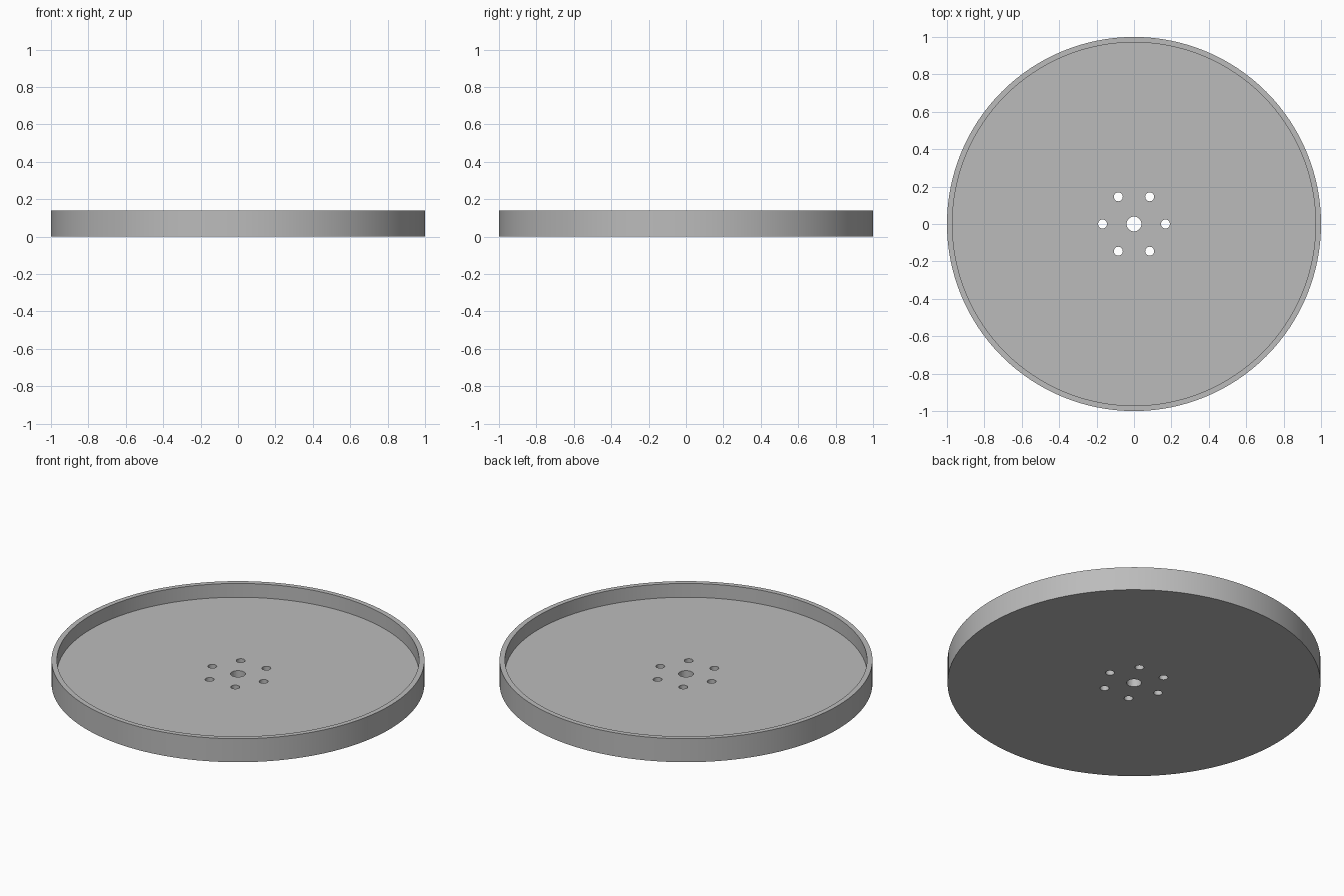
import bpy, bmesh, math

cube = bpy.data.objects.get("Cube")
if cube:
    bpy.data.objects.remove(cube, do_unlink=True)

HEIGHT, FLOOR = 0.139, 0.057
OUTER, INNER = 1.0, 0.971
BORE, BOLT, BOLT_RING = 0.04, 0.024, 0.168

grey = bpy.data.materials.new("plain grey")
grey.use_nodes = True
colour = (0.5, 0.5, 0.5, 1)
grey.diffuse_color = colour
grey.node_tree.nodes["Principled BSDF"].inputs["Base Color"].default_value = colour


def make_object(name, bm):
    mesh = bpy.data.meshes.new(name)
    bmesh.ops.recalc_face_normals(bm, faces=bm.faces)
    bm.to_mesh(mesh)
    bm.free()
    mesh.materials.append(grey)
    obj = bpy.data.objects.new(name, mesh)
    bpy.context.collection.objects.link(obj)
    return obj


# Shallow tray: a half section spun around the z axis
bm = bmesh.new()
section = [(0, 0), (OUTER, 0), (OUTER, HEIGHT), (INNER, HEIGHT), (INNER, FLOOR), (0, FLOOR)]
verts = [bm.verts.new((r, 0, z)) for r, z in section]
edges = [bm.edges.new(pair) for pair in zip(verts, verts[1:])]
bmesh.ops.spin(bm, geom=verts + edges, cent=(0, 0, 0), axis=(0, 0, 1),
               angle=math.tau, steps=128)
bmesh.ops.remove_doubles(bm, verts=bm.verts, dist=0.0001)
tray = make_object("round_tray", bm)

# Centre bore and six bolt holes
holes = [(0, 0, BORE)]
for i in range(6):
    a = i * math.tau / 6
    holes.append((BOLT_RING * math.cos(a), BOLT_RING * math.sin(a), BOLT))
bm = bmesh.new()
for x, y, radius in holes:
    new = bmesh.ops.create_cone(bm, cap_ends=True, segments=32, radius1=radius,
                                radius2=radius, depth=4 * FLOOR)["verts"]
    bmesh.ops.translate(bm, verts=new, vec=(x, y, 0))
cutter = make_object("hole_cutter", bm)
cutter.hide_render = True
cutter.hide_set(True)

cut = tray.modifiers.new("holes", "BOOLEAN")
cut.operation = "DIFFERENCE"
cut.solver = "EXACT"
cut.object = cutter

# Apply the cut, then smooth the curved walls
bpy.ops.object.select_all(action="DESELECT")
bpy.context.view_layer.objects.active = tray
tray.select_set(True)
bpy.ops.object.modifier_apply(modifier=cut.name)
bpy.data.objects.remove(cutter, do_unlink=True)
bpy.ops.object.shade_smooth_by_angle(angle=math.radians(30))
